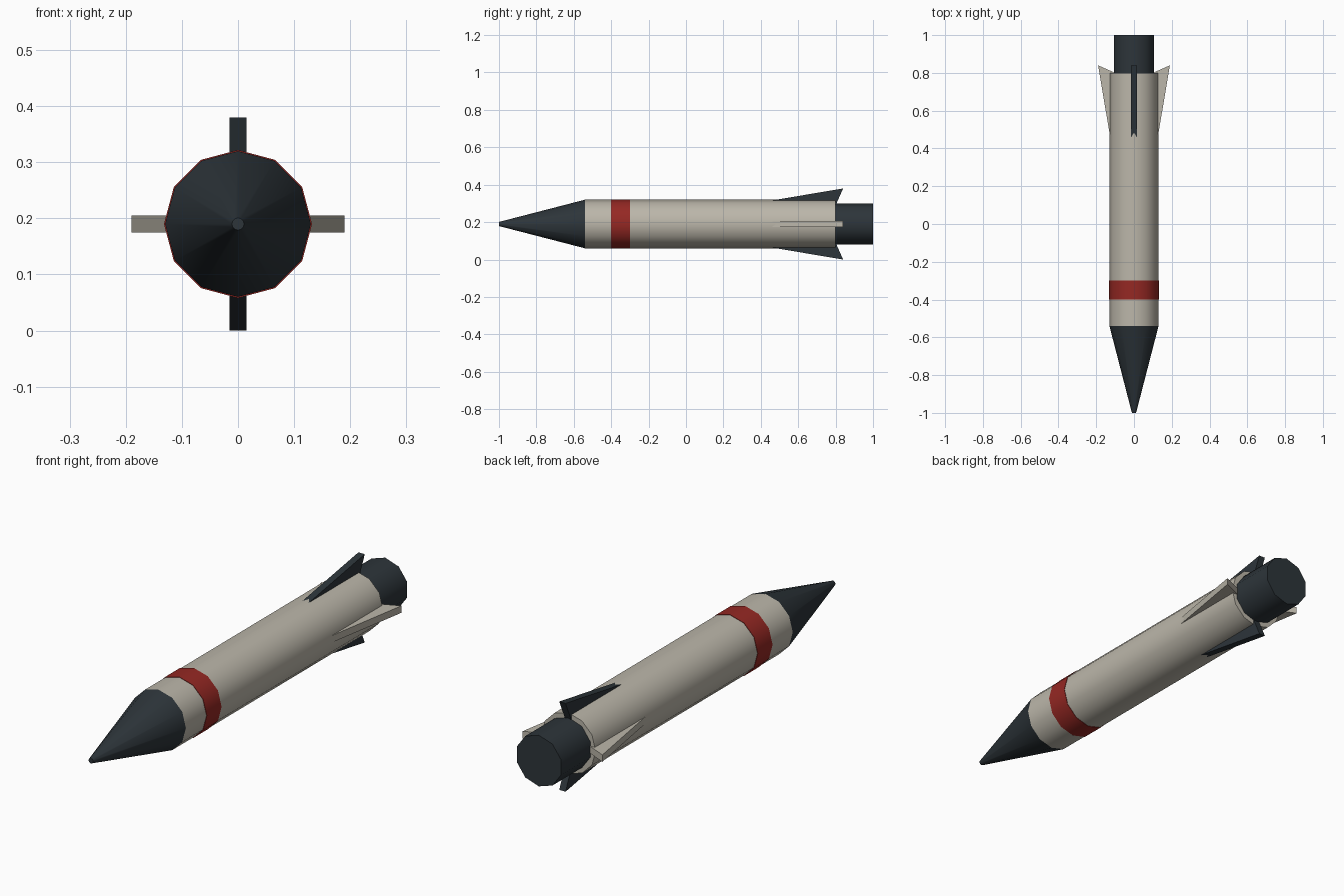
import bpy, bmesh, math
from mathutils import Matrix

if "Cube" in bpy.data.objects:
    bpy.data.objects.remove(bpy.data.objects["Cube"])

AXIS_Z = 0.19  # height of the rocket's centre line


def material(name, rgb):
    m = bpy.data.materials.new(name)
    m.diffuse_color = (*rgb, 1)
    m.use_nodes = True
    m.node_tree.nodes["Principled BSDF"].inputs["Base Color"].default_value = m.diffuse_color
    return m


LIGHT = material("light_grey", (0.50, 0.47, 0.40))
DARK = material("dark_slate", (0.026, 0.035, 0.042))
RED = material("red", (0.30, 0.021, 0.017))


def finish(name, bm, mat):
    bmesh.ops.recalc_face_normals(bm, faces=bm.faces)
    mesh = bpy.data.meshes.new(name)
    bm.to_mesh(mesh)
    bm.free()
    mesh.materials.append(mat)
    ob = bpy.data.objects.new(name, mesh)
    ob.location.z = AXIS_Z
    bpy.context.collection.objects.link(ob)
    bpy.context.view_layer.objects.active = ob
    ob.select_set(True)
    bpy.ops.object.shade_smooth_by_angle(angle=math.radians(40))
    ob.select_set(False)


def tube(name, mat, sides, rings):
    """Capped solid along y from (y, radius) rings, one corner pointing up."""
    bm = bmesh.new()
    loops = [[bm.verts.new((r * math.sin(a), y, r * math.cos(a)))
              for a in (2 * math.pi * i / sides for i in range(sides))]
             for y, r in rings]
    for p, q in zip(loops, loops[1:]):
        for i in range(sides):
            j = (i + 1) % sides
            bm.faces.new((p[i], p[j], q[j], q[i]))
    bm.faces.new(loops[0])
    bm.faces.new(loops[-1])
    finish(name, bm, mat)


def fin(name, mat, turn):
    """Swept fin: (y, radius) outline, 0.03 thick, turned about the y axis."""
    outline = [(0.40, 0.116), (0.84, 0.19), (0.80, 0.10)]
    bm = bmesh.new()
    face = bm.faces.new([bm.verts.new((-0.015, y, r)) for y, r in outline])
    new = bmesh.ops.extrude_face_region(bm, geom=[face])["geom"]
    bmesh.ops.translate(bm, vec=(0.03, 0, 0),
                        verts=[v for v in new if isinstance(v, bmesh.types.BMVert)])
    bm.transform(Matrix.Rotation(math.radians(turn), 4, 'Y'))
    finish(name, bm, mat)


# Fuselage
tube("nose_cone", DARK, 12, [(-1.0, 0.011), (-0.54, 0.13)])
tube("body", LIGHT, 12, [(-0.54, 0.13), (0.80, 0.13)])
tube("warning_band", RED, 12, [(-0.40, 0.132), (-0.30, 0.132)])
tube("engine_nozzle", DARK, 10, [(0.79, 0.11), (1.0, 0.11)])

# Tail fins: dark above and below, light at the sides
for name, turn in (("top_fin", 0), ("right_fin", 90), ("bottom_fin", 180), ("left_fin", 270)):
    fin(name, DARK if turn % 180 == 0 else LIGHT, turn)
